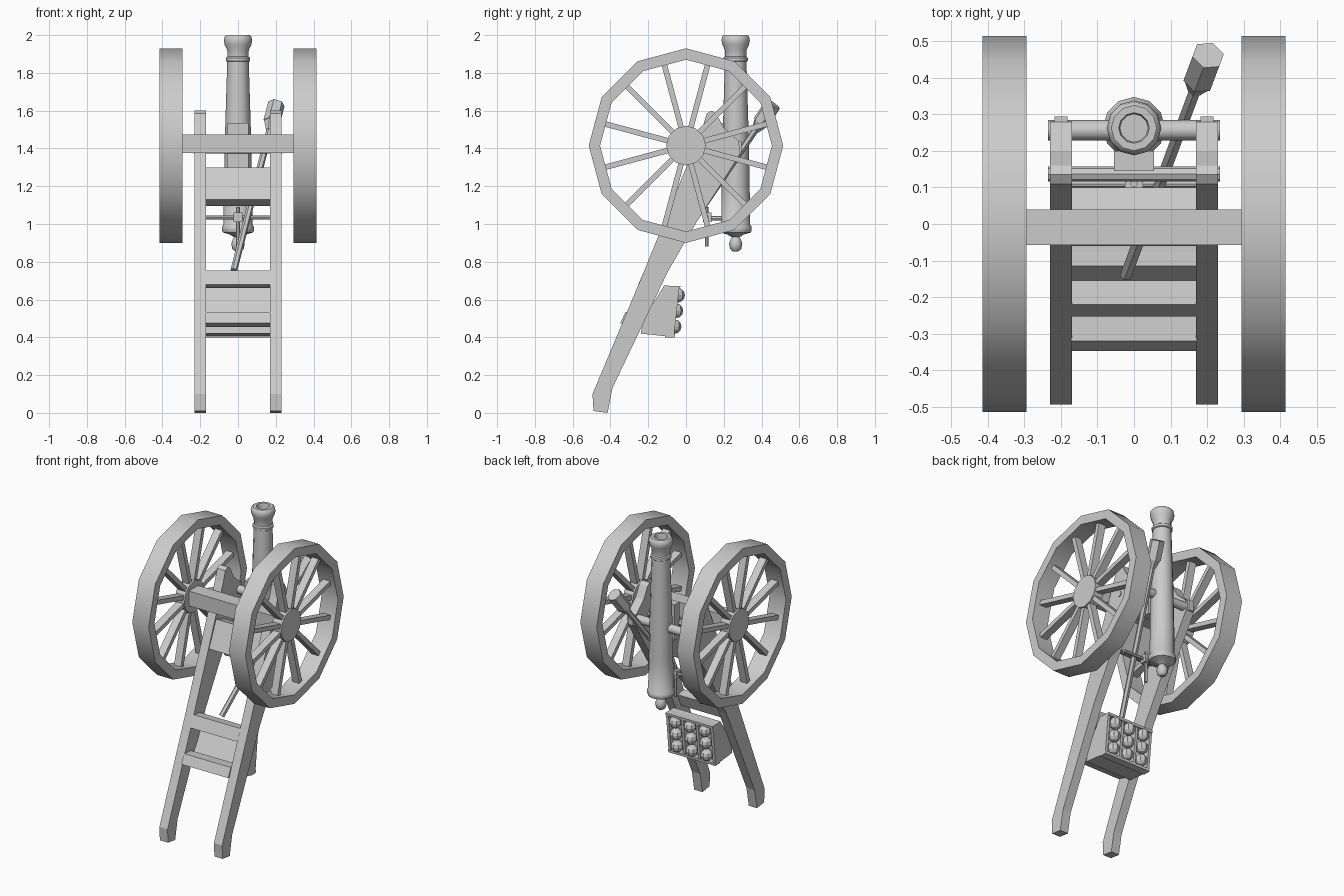
import bpy, bmesh, math
from mathutils import Vector, Matrix

if "Cube" in bpy.data.objects:
    bpy.data.objects.remove(bpy.data.objects["Cube"], do_unlink=True)

grey = bpy.data.materials.new("plain_grey")
grey.use_nodes = True
grey.diffuse_color = (0.6, 0.6, 0.6, 1)
grey.node_tree.nodes["Principled BSDF"].inputs["Base Color"].default_value = (0.6, 0.6, 0.6, 1)


def finish(name, bm, smooth=False):
    bmesh.ops.recalc_face_normals(bm, faces=bm.faces)
    mesh = bpy.data.meshes.new(name)
    bm.to_mesh(mesh)
    bm.free()
    mesh.materials.append(grey)
    obj = bpy.data.objects.new(name, mesh)
    bpy.context.collection.objects.link(obj)
    if smooth:
        bpy.ops.object.select_all(action='DESELECT')
        obj.select_set(True)
        bpy.context.view_layer.objects.active = obj
        bpy.ops.object.shade_smooth_by_angle(angle=math.radians(40))
    return obj


def slab(name, outline, x0, x1):
    """Side outline of (y, z) points, extruded from x0 to x1."""
    bm = bmesh.new()
    face = bm.faces.new([bm.verts.new((x0, y, z)) for y, z in outline])
    ext = bmesh.ops.extrude_face_region(bm, geom=[face])["geom"]
    bmesh.ops.translate(bm, vec=(x1 - x0, 0, 0),
                        verts=[v for v in ext if isinstance(v, bmesh.types.BMVert)])
    return finish(name, bm)


def box(name, lo, hi):
    return slab(name, [(lo[1], lo[2]), (hi[1], lo[2]), (hi[1], hi[2]), (lo[1], hi[2])],
                lo[0], hi[0])


def rod(name, a, b, radius, sides=8, end_radius=None):
    a, b = Vector(a), Vector(b)
    turn = (b - a).to_track_quat('Z', 'Y').to_matrix().to_4x4()
    bm = bmesh.new()
    bmesh.ops.create_cone(bm, cap_ends=True, segments=sides, radius1=radius,
                          radius2=end_radius or radius, depth=(b - a).length,
                          matrix=Matrix.Translation((a + b) / 2) @ turn)
    return finish(name, bm, sides > 6)


def lathe(name, profile, centre, axis, sides, closed=False):
    """Revolve (radius, height) points about the x or z axis."""
    bm = bmesh.new()
    rings = []
    for r, h in profile:
        ring = []
        for i in range(sides):
            a = 2 * math.pi * i / sides
            p = Vector((r * math.cos(a), r * math.sin(a), h))
            if axis == 'X':
                p = Vector((p.z, p.x, p.y))
            ring.append(bm.verts.new(p + Vector(centre)))
        rings.append(ring)
    pairs = list(zip(rings, rings[1:]))
    if closed:
        pairs.append((rings[-1], rings[0]))
    for lower, upper in pairs:
        for i in range(sides):
            j = (i + 1) % sides
            bm.faces.new((lower[i], lower[j], upper[j], upper[i]))
    if not closed:
        bm.faces.new(rings[0])
        bm.faces.new(rings[-1])
    return finish(name, bm, True)


# Wheels: rim, hub and twelve spokes on each side
hub_z = 1.415
for side, s in (("left", 1), ("right", -1)):
    middle = (s * 0.355, 0, hub_z)
    lathe(side + "_wheel_rim", [(0.515, -0.06), (0.515, 0.06), (0.455, 0.06), (0.455, -0.06)],
          middle, 'X', 12, closed=True)
    lathe(side + "_wheel_hub", [(0.105, -0.035), (0.105, 0.035)], middle, 'X', 12)
    bm = bmesh.new()
    for i in range(12):
        turn = Matrix.Rotation(math.radians(15 + 30 * i), 4, 'X')
        bmesh.ops.create_cube(bm, size=1, matrix=Matrix.Translation(middle) @ turn
                              @ Matrix.Translation((0, 0, 0.27))
                              @ Matrix.Diagonal((0.05, 0.029, 0.36, 1)))
    finish(side + "_wheel_spokes", bm)

# Axle beam
box("axle", (-0.33, -0.058, 1.375), (0.33, 0.04, 1.473))

# Carriage cheeks running down into the trail legs
cheek = [(-0.49, 0.01), (-0.415, 0), (-0.39, 0.13), (-0.095, 0.75), (0.05, 1.0),
         (0.21, 1.25), (0.285, 1.37), (0.28, 1.44), (0.2, 1.51), (0.16, 1.585),
         (0.135, 1.6), (0.11, 1.585), (0.09, 1.52), (-0.22, 0.755), (-0.495, 0.1)]
for side, s in (("left", 1), ("right", -1)):
    slab(side + "_cheek", cheek, s * 0.17, s * 0.23)
    box(side + "_trunnion_cap", (s * 0.2 - 0.018, 0.27, 1.37), (s * 0.2 + 0.018, 0.295, 1.44))

# Transoms joining the cheeks
slab("upper_transom", [(0.014, 1.3), (-0.06, 1.13), (0.03, 1.095), (0.1, 1.27)], -0.172, 0.172)
slab("middle_transom", [(-0.22, 0.755), (-0.253, 0.68), (-0.19, 0.66), (-0.155, 0.745)],
     -0.172, 0.172)
slab("lower_transom", [(-0.32, 0.535), (-0.348, 0.475), (-0.285, 0.455), (-0.25, 0.53)],
     -0.172, 0.172)

# Bolt, barrel rest and elevating screw
rod("cheek_bolt", (-0.235, 0.137, 1.395), (0.235, 0.137, 1.395), 0.021)
box("barrel_rest", (-0.055, 0.145, 1.3), (0.055, 0.2, 1.535))
rod("screw_bar", (-0.172, 0.11, 1.035), (0.172, 0.11, 1.035), 0.011)
rod("elevating_screw", (0, 0.11, 0.88), (0, 0.11, 1.09), 0.01)
box("screw_nut", (-0.024, 0.09, 1.01), (0.024, 0.135, 1.06))
rod("screw_link", (0, 0.11, 1.03), (0, 0.2, 1.03), 0.012)

# Barrel with hollow bore, mouldings and rear knob
barrel = [(0.015, 0.855), (0.03, 0.868), (0.035, 0.895), (0.028, 0.918), (0.02, 0.93),
          (0.045, 0.945), (0.08, 0.955), (0.085, 0.965), (0.085, 0.985), (0.077, 0.995),
          (0.074, 1.2), (0.068, 1.5), (0.057, 1.86), (0.064, 1.864), (0.064, 1.88),
          (0.056, 1.886), (0.057, 1.92), (0.071, 1.95), (0.075, 1.972), (0.071, 1.992),
          (0.062, 2.0), (0.042, 2.0), (0.038, 1.985), (0.038, 1.8)]
lathe("barrel", barrel, (0, 0.263, 0), 'Z', 12)
rod("trunnions", (-0.235, 0.257, 1.405), (0.235, 0.257, 1.405), 0.028, 12)

# Rammer leaning across the carriage
foot, tip = Vector((-0.022, -0.14, 0.755)), Vector((0.203, 0.462, 1.635))
rod("rammer_shaft", foot, tip, 0.018, 6)
rod("rammer_collar", foot.lerp(tip, 0.84), foot.lerp(tip, 0.89), 0.02, 6, 0.042)
rod("rammer_head", foot.lerp(tip, 0.89), tip, 0.045, 6)

# Shot box: tilted tray with open face, dividers and nine balls
tray = [(-0.115, 0.675), (-0.075, 0.672), (-0.1, 0.405), (-0.24, 0.42), (-0.225, 0.5)]
slab("shot_box_body", tray, -0.172, 0.172)
for name, z0, z1 in (("top", 0.655, 0.672), ("bottom", 0.4, 0.417)):
    y0, y1 = -0.06 + (z0 - 0.4) / 9, -0.06 + (z1 - 0.4) / 9
    slab("shot_box_" + name, [(-0.11, z0), (y0, z0), (y1, z1), (-0.11, z1)], -0.172, 0.172)
for i in range(4):
    x = -0.163 + i * 0.1087
    slab("shot_box_divider_%d" % (i + 1), [(-0.11, 0.4), (-0.064, 0.4), (-0.035, 0.67),
                                           (-0.08, 0.67)], x - 0.009, x + 0.009)
bm = bmesh.new()
for col in (-1, 0, 1):
    for z in (0.457, 0.54, 0.623):
        spot = Matrix.Translation((col * 0.1087, -0.063 + (z - 0.457) / 9, z))
        bmesh.ops.create_uvsphere(bm, u_segments=8, v_segments=6, radius=0.039, matrix=spot)
finish("shot_balls", bm)
